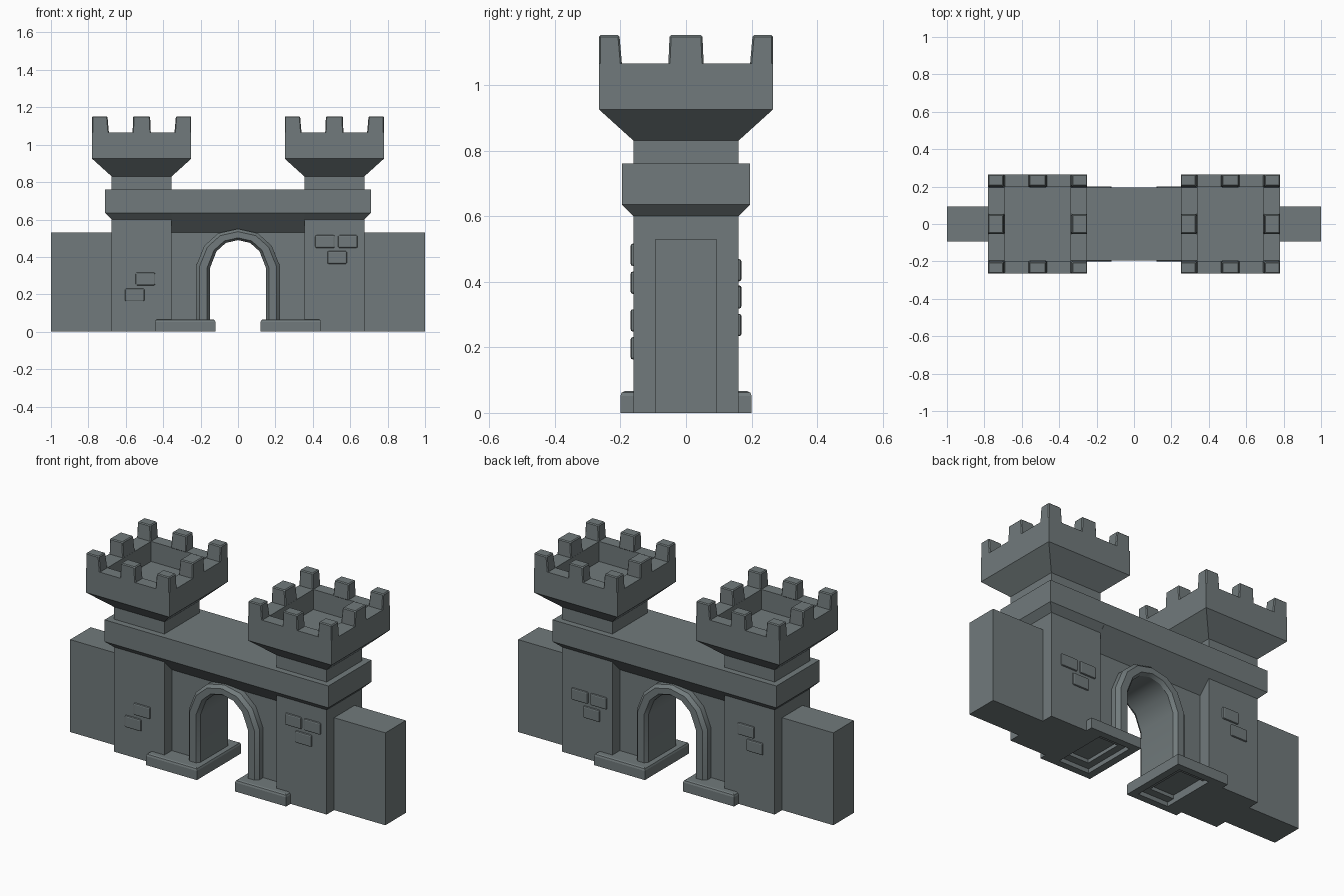
import bpy, bmesh, math

cube = bpy.data.objects.get("Cube")
if cube:
    bpy.data.objects.remove(cube, do_unlink=True)

STONE = (0.165, 0.195, 0.2, 1)
stone = bpy.data.materials.new("grey_stone")
stone.use_nodes = True
stone.diffuse_color = STONE
stone.node_tree.nodes["Principled BSDF"].inputs["Base Color"].default_value = STONE


def finish(name, bm):
    bmesh.ops.recalc_face_normals(bm, faces=bm.faces)
    mesh = bpy.data.meshes.new(name)
    bm.to_mesh(mesh)
    bm.free()
    mesh.materials.append(stone)
    ob = bpy.data.objects.new(name, mesh)
    bpy.context.collection.objects.link(ob)
    return ob


def loft(name, rings, cx=0, cy=0):
    """Stack of rectangles (half x, half y, z), capped at both ends."""
    bm = bmesh.new()
    loops = [[bm.verts.new((cx + sx * hx, cy + sy * hy, z))
              for sx, sy in ((-1, -1), (1, -1), (1, 1), (-1, 1))] for hx, hy, z in rings]
    for a, b in zip(loops, loops[1:]):
        for i in range(4):
            j = (i + 1) % 4
            bm.faces.new((a[i], a[j], b[j], b[i]))
    bm.faces.new(loops[0])
    bm.faces.new(loops[-1])
    return finish(name, bm)


def bevel(ob, width, segments=1):
    mod = ob.modifiers.new("soft_edges", "BEVEL")
    mod.width = width
    mod.segments = segments


def mirrored(half):
    """Complete an arch outline that ends on the centre line."""
    return half + [(-x, z) for x, z in reversed(half[:-1])]


# Arch outlines, from the foot to the crown
FOOT = 0.05
inner = mirrored([(0.15, FOOT), (0.15, 0.34), (0.115, 0.43), (0.065, 0.475), (0, 0.49)])
outer = mirrored([(0.225, FOOT), (0.225, 0.35), (0.18, 0.46), (0.105, 0.527), (0, 0.55)])

# Gate wall with the arched passage
bm = bmesh.new()
outline = inner + [(-0.36, FOOT), (-0.36, 0.54), (0.36, 0.54), (0.36, FOOT)]
face = bm.faces.new([bm.verts.new((x, -0.093, z)) for x, z in outline])
ext = bmesh.ops.extrude_face_region(bm, geom=[face])
bmesh.ops.translate(bm, vec=(0, 0.186, 0),
                    verts=[v for v in ext["geom"] if isinstance(v, bmesh.types.BMVert)])
gate_wall = finish("gate_wall", bm)

# Chamfered arch surround: section as (inner-to-outer fraction, depth)
section = [(0, -0.125), (0.2, -0.145), (0.75, -0.145), (1, -0.125)]
section += [(f, -y) for f, y in reversed(section)]
bm = bmesh.new()
loops = [[bm.verts.new((a[0] + (b[0] - a[0]) * f, y, a[1] + (b[1] - a[1]) * f))
          for f, y in section] for a, b in zip(inner, outer)]
n = len(section)
for a, b in zip(loops, loops[1:]):
    for i in range(n):
        bm.faces.new((a[i], a[(i + 1) % n], b[(i + 1) % n], b[i]))
bm.faces.new(loops[0])
bm.faces.new(loops[-1])
surround = finish("arch_surround", bm)

for ob in (gate_wall, surround):
    bpy.ops.object.select_all(action="DESELECT")
    ob.select_set(True)
    bpy.context.view_layer.objects.active = ob
    bpy.ops.object.shade_smooth_by_angle(angle=math.radians(30))

# Walkway band above the gate, and its sloped underside between the towers
loft("walkway_band", [(0.675, 0.16, 0.6), (0.71, 0.195, 0.635), (0.71, 0.195, 0.76)])
loft("walkway_soffit", [(0.356, 0.093, 0.53), (0.356, 0.195, 0.635)])

for side, label in ((1, "left"), (-1, "right")):
    cx = side * 0.515

    # Tower with flared head and sunken roof
    loft(label + "_tower", [(0.16, 0.16, 0), (0.16, 0.16, 0.83), (0.265, 0.265, 0.925),
                            (0.265, 0.265, 1.065), (0.175, 0.198, 1.065),
                            (0.175, 0.198, 0.95)], cx)

    # Battlements around the head, tapering a little upwards
    for i in (-1, 0, 1):
        for j in (-1, 0, 1):
            if i == j == 0:
                continue
            hx = 0.045 if i else 0.049
            hy = 0.035 if j else 0.054
            merlon = loft(label + "_merlon", [(hx, hy, 1.06), (hx - 0.004, hy - 0.004, 1.152)],
                          cx + i * (0.265 - hx), j * (0.265 - hy))
            # keep the outer faces flush with the head
            for v in merlon.data.vertices:
                if v.co.z > 1.1:
                    v.co.x += i * 0.004
                    v.co.y += j * 0.004
            bevel(merlon, 0.005)

    # Side wall
    loft(label + "_side_wall", [(0.165, 0.093, 0), (0.165, 0.093, 0.53)], side * 0.835)

    # Plinth at the gate foot, hollowed underneath
    loft(label + "_plinth", [(0.08, 0.115, 0.045), (0.08, 0.115, 0.025), (0.12, 0.16, 0.025),
                             (0.12, 0.16, 0), (0.162, 0.2, 0), (0.162, 0.2, 0.052),
                             (0.158, 0.196, 0.062), (0.15, 0.188, 0.066)], side * 0.283)

# Raised bricks on both faces: (centre x, centre z)
front_bricks = [(0.465, 0.482), (0.587, 0.482), (0.53, 0.397), (-0.495, 0.282), (-0.552, 0.197)]
back_bricks = [(0.56, 0.352), (0.44, 0.352), (0.485, 0.268), (-0.495, 0.435), (-0.55, 0.355)]
for face_y, bricks in ((-0.16, front_bricks), (0.16, back_bricks)):
    for x, z in bricks:
        brick = loft("raised_brick", [(0.052, 0.009, z - 0.034), (0.052, 0.009, z + 0.034)],
                     x, face_y)
        bevel(brick, 0.007, 2)
